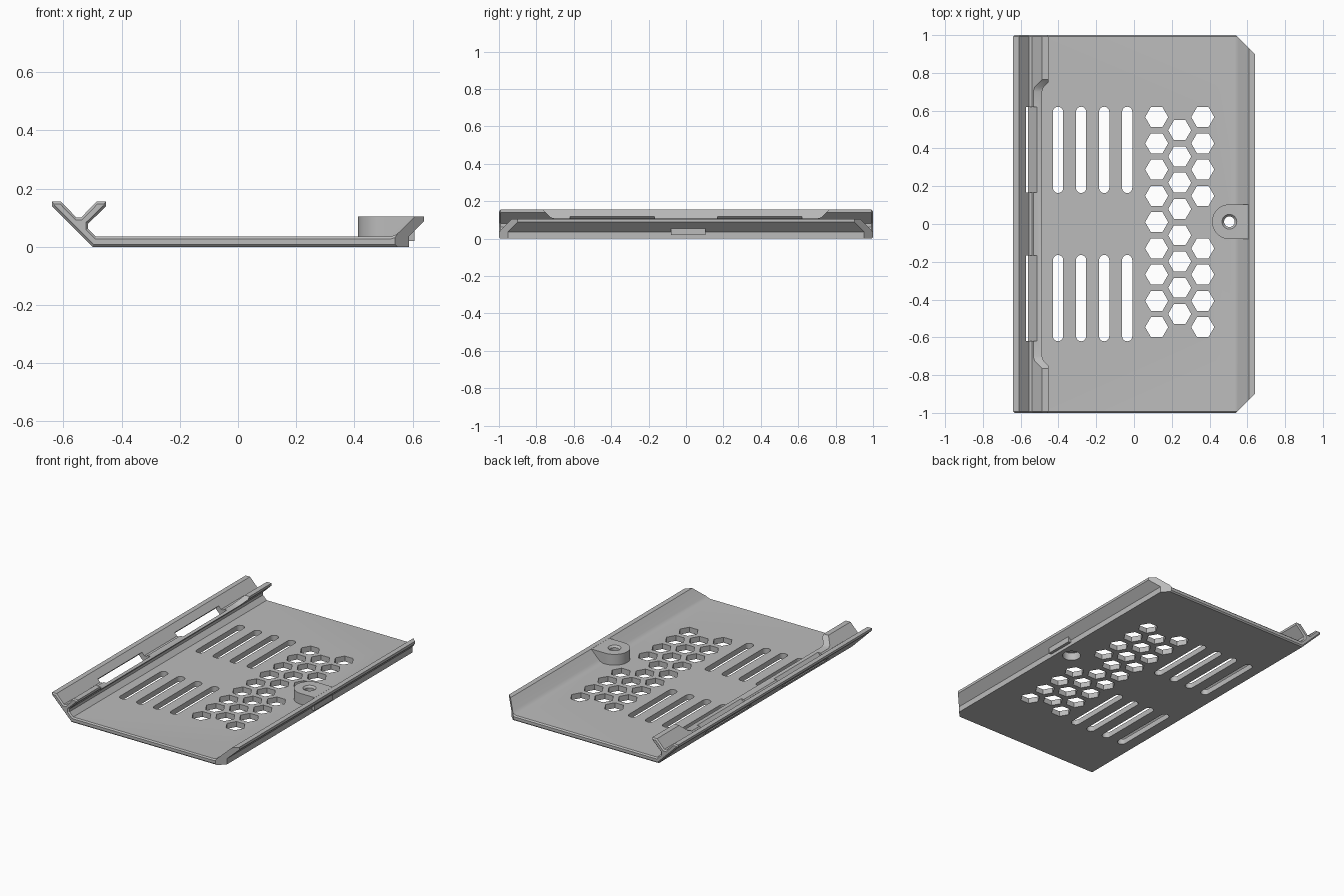
import bpy, bmesh, math
from mathutils import Matrix

cube = bpy.data.objects.get("Cube")
if cube:
    bpy.data.objects.remove(cube, do_unlink=True)

grey = bpy.data.materials.new("plain_grey")
grey.use_nodes = True
COLOR = (0.5, 0.5, 0.5, 1)
grey.diffuse_color = COLOR
grey.node_tree.nodes["Principled BSDF"].inputs["Base Color"].default_value = COLOR

AXES = {
    "x": lambda a, b, t: (t, a, b),
    "y": lambda a, b, t: (a, t, b),
    "z": lambda a, b, t: (a, b, t),
}


def prism(bm, outline, axis, lo, hi, bevel=0):
    """Extrude a closed 2D outline along an axis, optionally bevelling the ends."""
    rings = [[bm.verts.new(AXES[axis](a, b, t)) for a, b in outline] for t in (lo, hi)]
    caps = [bm.faces.new(r) for r in rings]
    n = len(outline)
    for i in range(n):
        j = (i + 1) % n
        bm.faces.new((rings[0][i], rings[0][j], rings[1][j], rings[1][i]))
    bmesh.ops.recalc_face_normals(bm, faces=bm.faces)
    if bevel:
        edges = list({e for c in caps for e in c.edges})
        bmesh.ops.bevel(bm, geom=edges, offset=bevel, segments=1, affect="EDGES")


def arc(cx, cy, r, start, end, steps):
    angles = [math.radians(start + (end - start) * i / steps) for i in range(steps + 1)]
    return [(cx + r * math.cos(a), cy + r * math.sin(a)) for a in angles]


def make(name, bm):
    mesh = bpy.data.meshes.new(name)
    bm.to_mesh(mesh)
    bm.free()
    ob = bpy.data.objects.new(name, mesh)
    bpy.context.collection.objects.link(ob)
    mesh.materials.append(grey)
    return ob


def combine(target, tool, operation):
    tool.hide_render = True
    mod = target.modifiers.new(operation.lower(), "BOOLEAN")
    mod.operation, mod.solver, mod.object = operation, "EXACT", tool
    bpy.context.view_layer.objects.active = target
    bpy.ops.object.modifier_apply(modifier=mod.name)
    bpy.data.objects.remove(tool, do_unlink=True)


# Panel cross-section: forked rail, flat plate, flared rim
TOP, RIM, FORK = 0.035, 0.105, 0.155
section = [
    (-0.50, 0), (0.588, 0), (0.588, 0.037), (0.64, 0.088), (0.64, RIM), (0.608, RIM),
    (0.555, 0.052), (0.543, 0.042), (0.525, TOP),
    (-0.488, TOP), (-0.515, 0.062), (-0.515, 0.08),
    (-0.453, 0.14), (-0.453, FORK), (-0.487, FORK), (-0.54, 0.1), (-0.555, 0.1),
    (-0.608, FORK), (-0.64, FORK), (-0.64, 0.14),
]
bm = bmesh.new()
prism(bm, section, "y", -1, 1, bevel=0.008)
panel = make("vented_cover_panel", bm)

# Screw boss, rounded inward and running into the rim
BX, BY, BR = 0.505, 0.012, 0.092
bm = bmesh.new()
prism(bm, [(0.607, BY - BR), (0.607, BY + BR)] + arc(BX, BY, BR, 90, 270, 24), "z", 0.02, RIM)
combine(panel, make("screw_boss", bm), "UNION")

# Screw hole with a wider recess underneath and a chamfered mouth
for r1, r2, lo, hi in ((0.028, 0.028, -0.1, 0.2), (0.055, 0.055, -0.1, 0.05),
                       (0.028, 0.04, 0.093, RIM + 0.001)):
    bm = bmesh.new()
    bmesh.ops.create_cone(bm, cap_ends=True, segments=32, radius1=r1, radius2=r2, depth=hi - lo,
                          matrix=Matrix.Translation((BX, BY, (lo + hi) / 2)))
    combine(panel, make("screw_hole_cutter", bm), "DIFFERENCE")

# Vent openings: long slots and a honeycomb
bm = bmesh.new()
PITCH = 0.122
for col in range(4):
    x = -0.402 + PITCH * col
    for side in (-1, 1):
        y0, y1 = sorted((side * 0.191, side * 0.594))
        prism(bm, arc(x, y1, 0.027, 0, 180, 10) + arc(x, y0, 0.027, 180, 360, 10), "z", -0.1, 0.08)
for col, rows in enumerate((9, 8, 9)):
    for row in range(rows):
        if col == 2 and row == 4:
            continue  # space taken by the boss
        y = 0.01 + (row - (rows - 1) / 2) * 0.139
        prism(bm, arc(0.12 + PITCH * col, y, 0.061, 0, 300, 5), "z", -0.1, 0.08)
combine(panel, make("vent_cutter", bm), "DIFFERENCE")

# Lowered middle of the inner fork arm
bm = bmesh.new()
prism(bm, [(-0.7, 0.107), (0.7, 0.107), (0.725, 0.115), (0.78, 0.17), (-0.78, 0.17), (-0.725, 0.115)],
      "x", -0.55, -0.4)
combine(panel, make("fork_arm_cutter", bm), "DIFFERENCE")

# Two slanted slots through the outer rail wall
bm = bmesh.new()
for y0, y1 in ((-0.62, -0.168), (0.168, 0.62)):
    prism(bm, [(-0.49, 0.13), (-0.62, 0), (-0.655, 0.035), (-0.525, 0.165)], "y", y0, y1)
combine(panel, make("rail_slot_cutter", bm), "DIFFERENCE")

# Clipped rim corners
bm = bmesh.new()
for s in (-1, 1):
    prism(bm, [(0.54, s), (0.64, s * 0.9), (0.8, s * 0.74), (0.8, s * 1.2), (0.54, s * 1.2)], "z", -0.1, 0.3)
combine(panel, make("corner_cutter", bm), "DIFFERENCE")

panel.select_set(True)
bpy.context.view_layer.objects.active = panel
bpy.ops.object.shade_smooth_by_angle(angle=math.radians(30))
